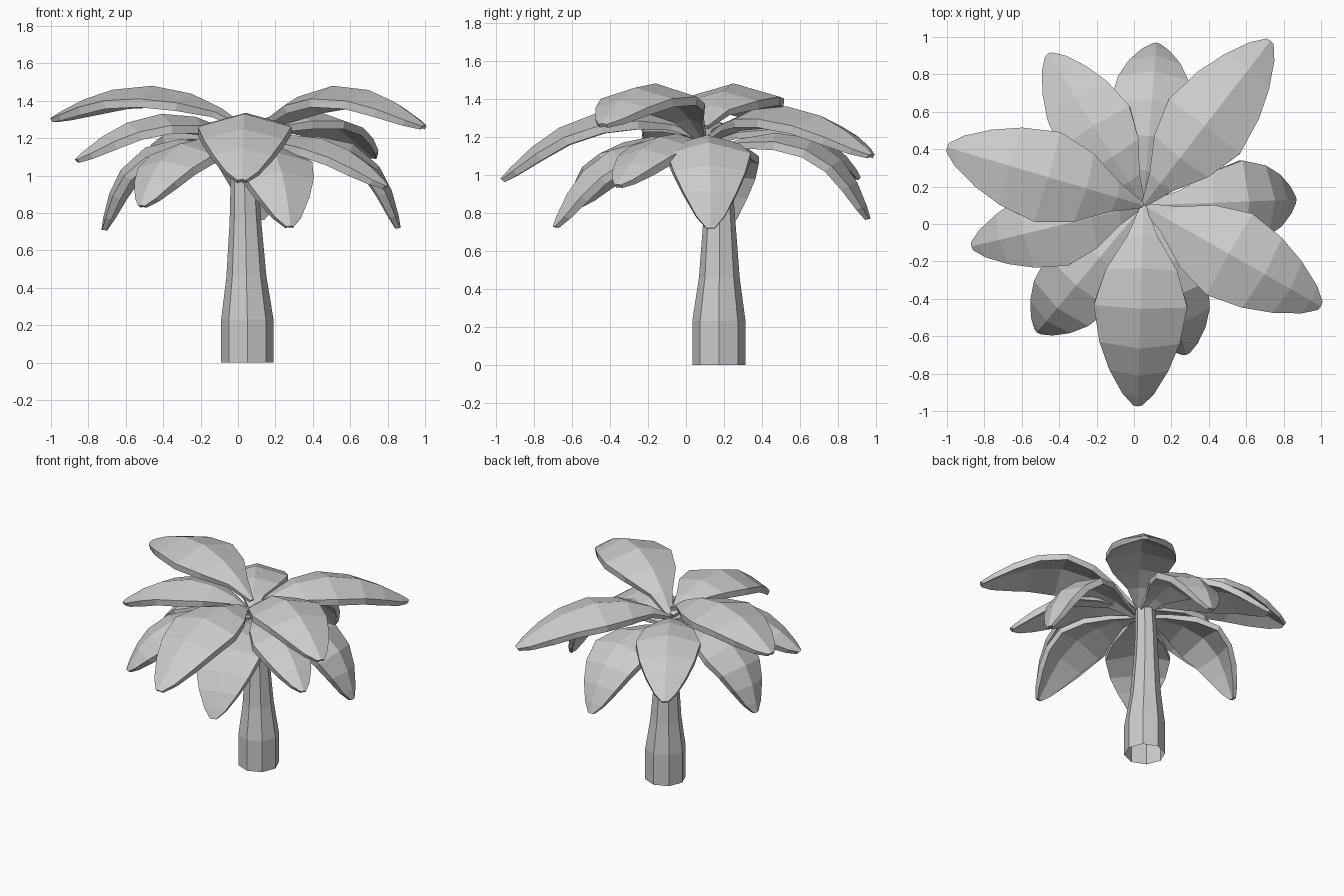
import bpy, bmesh, math
from mathutils import Vector

cube = bpy.data.objects.get("Cube")
if cube:
    bpy.data.objects.remove(cube, do_unlink=True)

grey = bpy.data.materials.new("plain_grey")
grey.use_nodes = True
colour = (0.6, 0.6, 0.6, 1)
grey.diffuse_color = colour
grey.node_tree.nodes["Principled BSDF"].inputs["Base Color"].default_value = colour


def loft(name, rings, open_start=False):
    """Skin closed rings of points, capping the ends."""
    bm = bmesh.new()
    loops = [[bm.verts.new(p) for p in ring] for ring in rings]
    n = len(loops[0])
    for a, b in zip(loops, loops[1:]):
        for i in range(n):
            j = (i + 1) % n
            bm.faces.new((a[i], a[j], b[j], b[i]))
    start = bm.faces.new(loops[0])
    bm.faces.new(loops[-1])
    bmesh.ops.recalc_face_normals(bm, faces=bm.faces)
    if open_start:
        bm.faces.remove(start)
    mesh = bpy.data.meshes.new(name)
    bm.to_mesh(mesh)
    bm.free()
    mesh.materials.append(grey)
    bpy.context.collection.objects.link(bpy.data.objects.new(name, mesh))


# Trunk: eight-sided, wide hollow foot, slight lean
def octagon(x, y, z, r):
    return [(x + r * math.cos(k * math.pi / 4), y + r * math.sin(k * math.pi / 4), z)
            for k in range(8)]


loft("trunk", [octagon(*s) for s in (
    (0.05, 0.173, 0, 0.14), (0.05, 0.173, 0.23, 0.14), (0.045, 0.175, 0.46, 0.107),
    (0.04, 0.175, 0.75, 0.085), (0.035, 0.17, 0.95, 0.075), (0.035, 0.16, 1.14, 0.07))],
    open_start=True)

# Frond outline: position along the spine, share of the half width
OUTLINE = ((0, 0.06), (0.14, 0.33), (0.3, 0.76), (0.5, 1), (0.7, 0.86),
           (0.84, 0.63), (0.95, 0.34), (1, 0.1))
THICK = 0.045


def frond(name, tip, mid_z, width, reach, base_z):
    """Arched, ridged leaf from the crown to its tip."""
    base, tip = Vector((0.05, 0.1, base_z)), Vector(tip)
    bend = base.lerp(tip, reach)
    bend.z = 2 * mid_z - (base.z + tip.z) / 2
    side = Vector((base.y - tip.y, tip.x - base.x, 0)).normalized()
    rings = []
    for t, share in OUTLINE:
        ridge = base * (1 - t) ** 2 + bend * 2 * t * (1 - t) + tip * t * t
        along = (bend - base).lerp(tip - bend, t).normalized()
        up = along.cross(side)
        w = width * share
        fall = up * w * 0.28
        wall = up * THICK * min(1, 0.4 + share)
        left, right = ridge + side * w - fall, ridge - side * w - fall
        rings.append((left, ridge, right, right - wall, ridge - wall, left - wall))
    loft(name, rings)


# Fronds: name, tip, height at mid length, half width, bend position, base height
for spec in (
    ("upper_frond_back", (0.73, 0.98, 1.11), 1.36, 0.24, 0.47, 1.19),
    ("upper_frond_right", (-1.0, 0.41, 1.31), 1.48, 0.25, 0.47, 1.26),
    ("upper_frond_left", (1.0, -0.44, 1.27), 1.48, 0.25, 0.46, 1.18),
    ("upper_frond_front", (0.02, -0.975, 0.98), 1.33, 0.25, 0.53, 1.2),
    ("middle_frond_back", (-0.46, 0.91, 0.99), 1.28, 0.22, 0.55, 1.17),
    ("middle_frond_right", (-0.87, -0.12, 1.09), 1.33, 0.22, 0.5, 1.17),
    ("middle_frond_left", (0.8, -0.36, 0.95), 1.2, 0.19, 0.55, 1.15),
    ("lower_frond_back", (0.12, 0.97, 0.77), 1.19, 0.22, 0.8, 1.12),
    ("lower_frond_left", (0.87, 0.13, 0.72), 1.17, 0.22, 0.88, 1.12),
    ("lower_frond_right", (-0.73, 0.2, 0.71), 1.15, 0.22, 0.9, 1.12),
    ("lower_frond_front_right", (-0.52, -0.58, 0.84), 1.17, 0.22, 0.76, 1.14),
    ("lower_frond_front_left", (0.28, -0.7, 0.73), 1.13, 0.22, 0.74, 1.12),
):
    frond(*spec)
